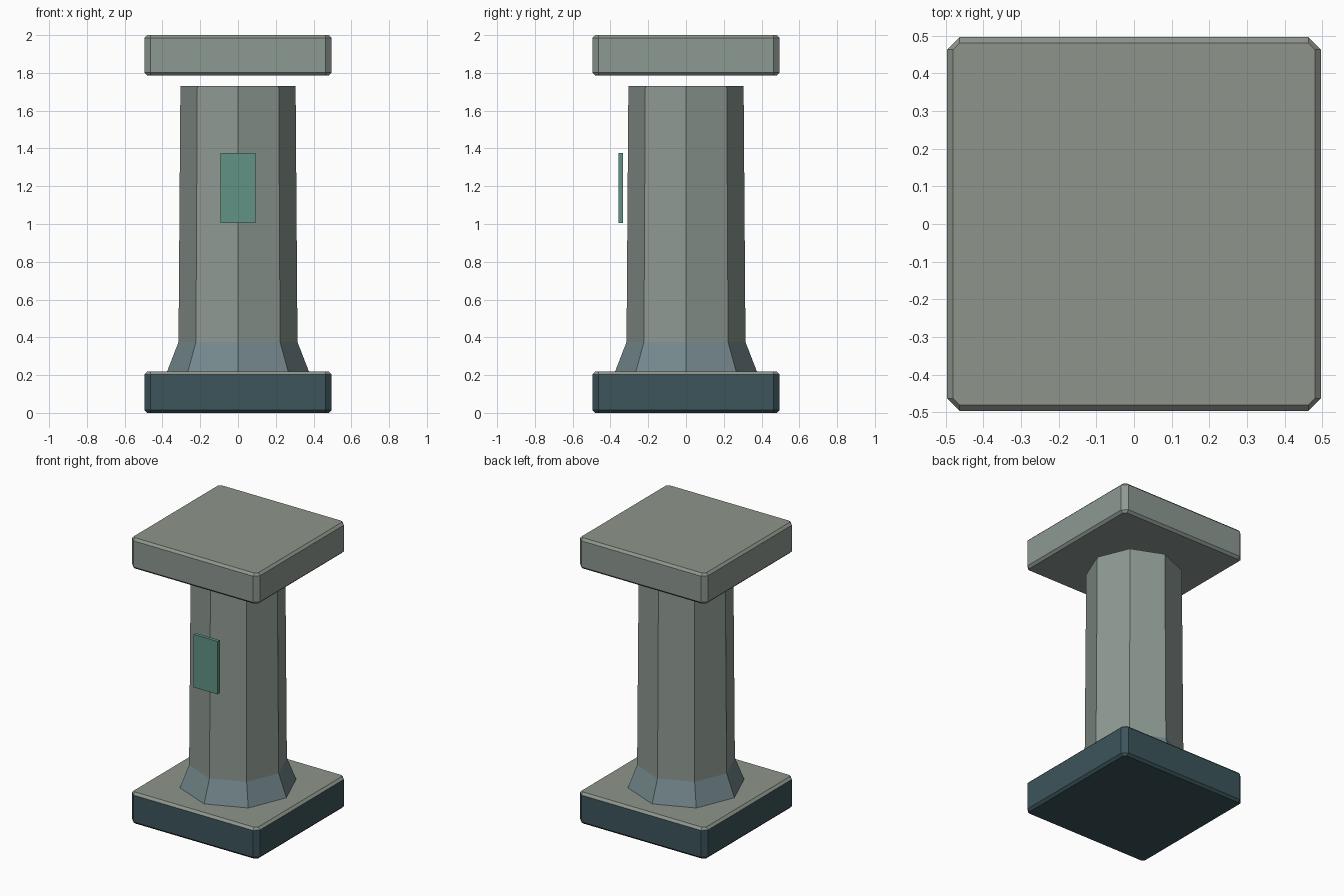
import bpy, bmesh
from math import cos, sin, pi

if "Cube" in bpy.data.objects:
    bpy.data.objects.remove(bpy.data.objects["Cube"])


def material(name, rgb):
    m = bpy.data.materials.new(name)
    m.diffuse_color = (*rgb, 1)
    m.use_nodes = True
    m.node_tree.nodes["Principled BSDF"].inputs["Base Color"].default_value = m.diffuse_color
    return m


STONE = material("stone", (0.27, 0.32, 0.29))
STONE_TOP = material("stone_top", (0.27, 0.30, 0.26))
DAMP = material("damp_stone", (0.18, 0.25, 0.27))
DARK = material("dark_base", (0.045, 0.09, 0.105))
GREEN = material("green_plate", (0.12, 0.29, 0.23))


def loft(name, rings, mats, pick):
    """Stack closed rings of (x, y, z), cap both ends, colour faces with pick()."""
    bm = bmesh.new()
    loops = [[bm.verts.new(p) for p in ring] for ring in rings]
    n = len(loops[0])
    for a, b in zip(loops, loops[1:]):
        for i in range(n):
            j = (i + 1) % n
            bm.faces.new((a[i], a[j], b[j], b[i]))
    bm.faces.new(loops[0][::-1])
    bm.faces.new(loops[-1])
    bm.normal_update()
    for f in bm.faces:
        f.material_index = pick(f)
    me = bpy.data.meshes.new(name)
    bm.to_mesh(me)
    bm.free()
    for m in mats:
        me.materials.append(m)
    ob = bpy.data.objects.new(name, me)
    bpy.context.collection.objects.link(ob)
    return ob


def octagon(r, z):
    return [(r * cos(i * pi / 4), r * sin(i * pi / 4), z) for i in range(8)]


def cut_square(h, c, z):
    """Square of half-width h with its corners cut back to c."""
    return [(h, -c, z), (h, c, z), (c, h, z), (-c, h, z),
            (-h, c, z), (-h, -c, z), (-c, -h, z), (c, -h, z)]


def slab(name, z0, z1, side):
    e = 0.016
    rings = [cut_square(0.48, 0.463, z0), cut_square(0.496, 0.463, z0 + e),
             cut_square(0.496, 0.463, z1 - e), cut_square(0.48, 0.463, z1)]
    return loft(name, rings, [side, STONE_TOP], lambda f: int(f.normal.z > 0.3))


# square slabs at the foot and the head
slab("base_slab", 0, 0.22, DARK)
slab("cap_slab", 1.785, 2.0, STONE)

# eight-sided shaft with a flared foot
loft("column_shaft",
     [octagon(0.375, 0.22), octagon(0.315, 0.375), octagon(0.305, 1.73)],
     [STONE, DAMP], lambda f: int(f.calc_center_median().z < 0.37))

# thin plate standing off the front of the shaft
bpy.ops.mesh.primitive_cube_add(size=1, location=(0, -0.346, 1.19))
plate = bpy.context.object
plate.name = "front_plate"
plate.scale = (0.186, 0.024, 0.37)
plate.data.materials.append(GREEN)
